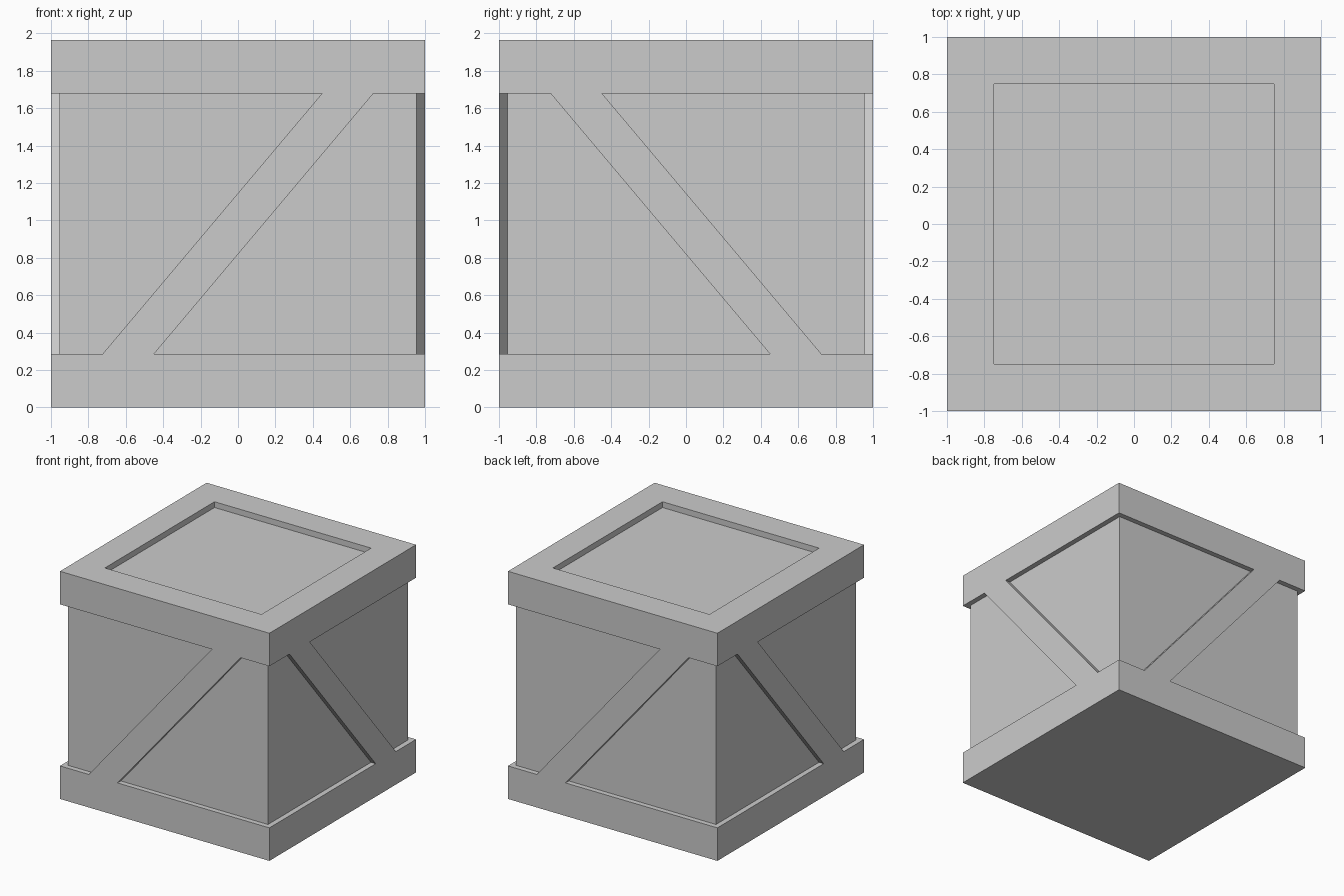
import bpy
import math

if "Cube" in bpy.data.objects:
    bpy.data.objects.remove(bpy.data.objects["Cube"])

OUT, IN = 1.0, 0.955            # half-width of the frame and of the recessed panels
LOW, HIGH, TOP = 0.285, 1.68, 1.965


def add_object(name, verts, faces):
    mesh = bpy.data.meshes.new(name)
    mesh.from_pydata(verts, [], faces)
    mesh.update()
    obj = bpy.data.objects.new(name, mesh)
    bpy.context.collection.objects.link(obj)
    return obj


def square_loft(name, profile):
    """Stack square loops of (half-width, z), capped at both ends."""
    verts, faces = [], [(3, 2, 1, 0)]
    for r, z in profile:
        verts += [(-r, -r, z), (r, -r, z), (r, r, z), (-r, r, z)]
    for i in range(len(profile) - 1):
        a = 4 * i
        for k in range(4):
            n = (k + 1) % 4
            faces.append((a + k, a + n, a + 4 + n, a + 4 + k))
    last = len(verts) - 4
    faces.append(tuple(range(last, last + 4)))
    return add_object(name, verts, faces)


def diagonal_brace(name, side, angle):
    """Slanted board, flush with the bands; side = -1 leans the other way."""
    outline = [(-0.725, LOW), (-0.45, LOW), (0.725, HIGH), (0.45, HIGH)]
    verts = [(side * x, y, z) for y in (-OUT, -IN) for x, z in outline]
    # outer face and the two long edges; ends and back sit against the crate
    faces = [(0, 1, 2, 3), (1, 5, 6, 2), (3, 7, 4, 0)]
    if side < 0:
        faces = [f[::-1] for f in faces]
    obj = add_object(name, verts, faces)
    obj.rotation_euler.z = angle
    return obj


# Crate: lower band, recessed walls, upper band and sunken lid
square_loft("crate_body", [
    (OUT, 0), (OUT, LOW), (IN, LOW), (IN, HIGH),
    (OUT, HIGH), (OUT, TOP), (0.748, TOP), (0.748, 1.915)])

# One diagonal brace per side, alternating direction
for k, side_name in enumerate(("front", "right", "back", "left")):
    diagonal_brace(side_name + "_brace", (-1) ** k, k * math.pi / 2)
